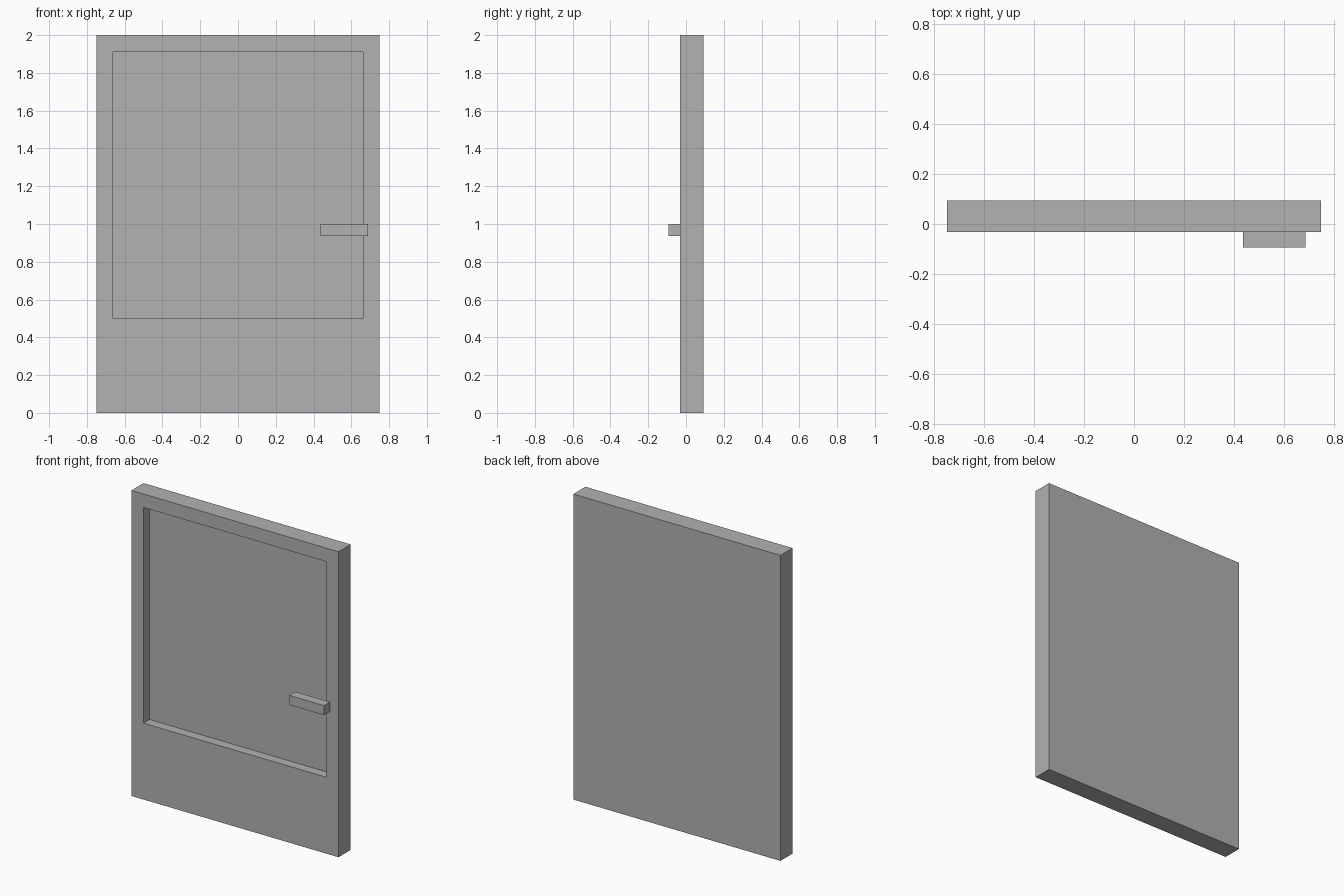
import bpy
import bmesh
from mathutils import Vector

cube = bpy.data.objects.get("Cube")
if cube:
    bpy.data.objects.remove(cube, do_unlink=True)

# Single flat grey for the whole door
GREY = (0.445, 0.445, 0.445, 1)
grey = bpy.data.materials.new("plain_grey")
grey.use_nodes = True
grey.diffuse_color = GREY
grey.node_tree.nodes["Principled BSDF"].inputs["Base Color"].default_value = GREY


def box(name, low, high):
    """Box spanning two opposite corners."""
    low, high = Vector(low), Vector(high)
    mesh = bpy.data.meshes.new(name)
    bm = bmesh.new()
    bmesh.ops.create_cube(bm, size=1)
    bmesh.ops.scale(bm, vec=high - low, verts=bm.verts)
    bmesh.ops.translate(bm, vec=(low + high) / 2, verts=bm.verts)
    bm.to_mesh(mesh)
    bm.free()
    mesh.materials.append(grey)
    obj = bpy.data.objects.new(name, mesh)
    bpy.context.collection.objects.link(obj)
    return obj


FRONT, BACK = -0.03125, 0.09375
HALF_WIDTH, HEIGHT = 0.75, 2.0
BORDER, PANEL_BOTTOM, DEPTH = 0.125, 0.5, 0.0625

# Door slab
door = box("door_slab", (-HALF_WIDTH, FRONT, 0), (HALF_WIDTH, BACK, HEIGHT))

# Recessed front panel: inset the front face, lengthen the bottom rail, push in
bm = bmesh.new()
bm.from_mesh(door.data)
front = min(bm.faces, key=lambda f: f.calc_center_median().y)
bmesh.ops.inset_region(bm, faces=[front], thickness=BORDER)
for v in front.verts:
    if v.co.z < HEIGHT / 2:
        v.co.z = PANEL_BOTTOM
pushed = bmesh.ops.extrude_discrete_faces(bm, faces=[front])["faces"]
panel = pushed[0]
bmesh.ops.translate(bm, vec=(0, DEPTH, 0), verts=panel.verts)
bmesh.ops.recalc_face_normals(bm, faces=bm.faces)
bm.to_mesh(door.data)
bm.free()

# Handle bar on the front, overlapping the panel edge
box("door_handle", (0.4375, -0.09375, 0.9375), (0.6875, FRONT, 1.0))
